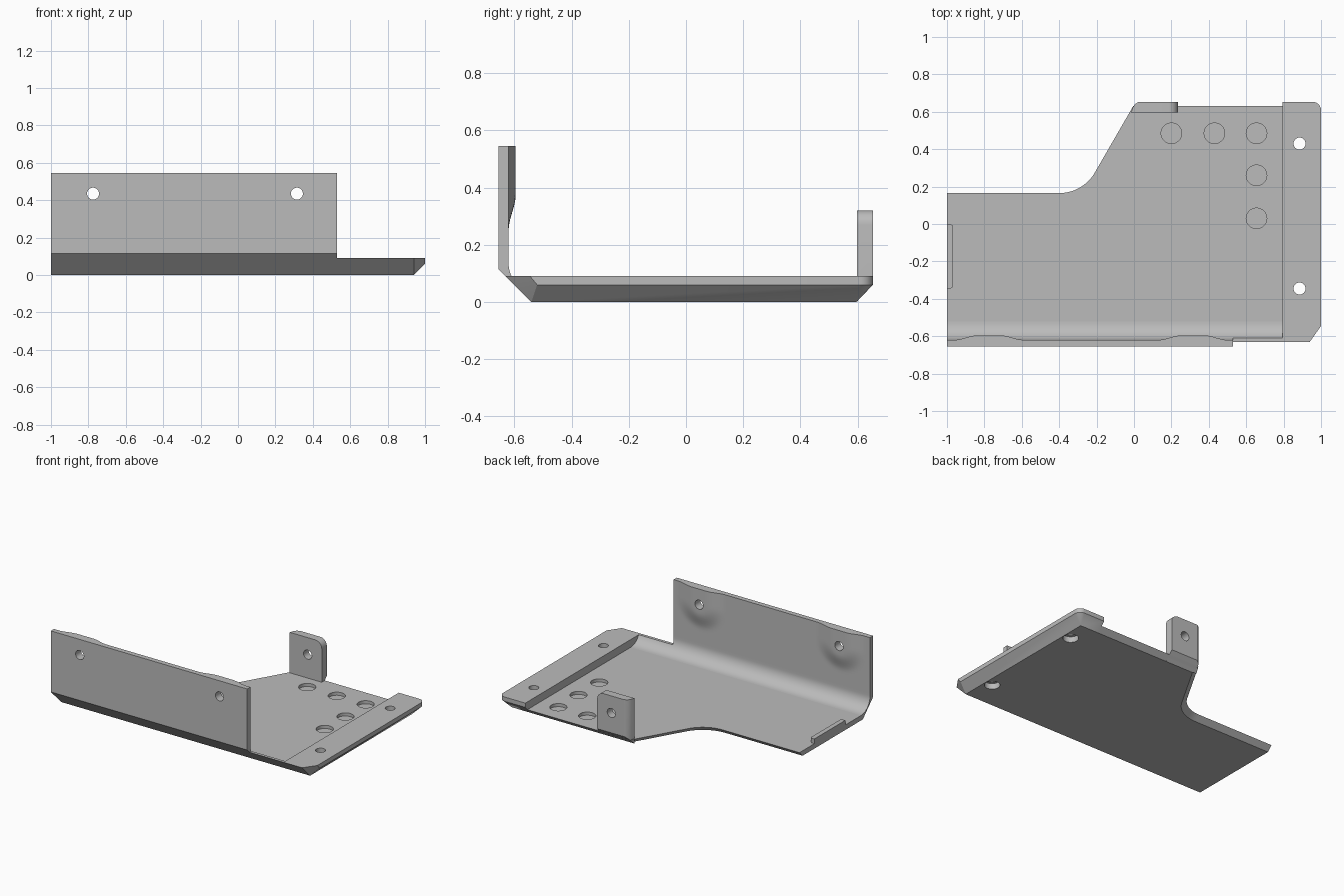
import bpy, bmesh, math
from mathutils import Vector

if "Cube" in bpy.data.objects:
    bpy.data.objects.remove(bpy.data.objects["Cube"])

grey = bpy.data.materials.new("plain_grey")
grey.diffuse_color = (0.5, 0.5, 0.5, 1)
grey.use_nodes = True
grey.node_tree.nodes["Principled BSDF"].inputs["Base Color"].default_value = grey.diffuse_color


def finish(name, bm):
    bmesh.ops.remove_doubles(bm, verts=bm.verts, dist=1e-5)
    bmesh.ops.recalc_face_normals(bm, faces=bm.faces)
    me = bpy.data.meshes.new(name)
    bm.to_mesh(me)
    bm.free()
    me.materials.append(grey)
    ob = bpy.data.objects.new(name, me)
    bpy.context.collection.objects.link(ob)
    return ob


def loft(rings):
    """Join closed rings of equal length and cap both ends."""
    bm = bmesh.new()
    rs = [[bm.verts.new(p) for p in r] for r in rings]
    n = len(rs[0])
    for a, b in zip(rs, rs[1:]):
        for i in range(n):
            j = (i + 1) % n
            bm.faces.new((a[i], a[j], b[j], b[i]))
    bm.faces.new(rs[0][::-1])
    bm.faces.new(rs[-1])
    return bm


def at_z(pts, z):
    return [(x, y, z) for x, y in pts]


def arc(cx, cy, r, a0, a1, n):
    angles = [math.radians(a0 + (a1 - a0) * i / n) for i in range(n + 1)]
    return [(cx + r * math.cos(a), cy + r * math.sin(a)) for a in angles]


def select(ob):
    bpy.ops.object.select_all(action='DESELECT')
    ob.select_set(True)
    bpy.context.view_layer.objects.active = ob


def drill(ob, centre, r, depth, axis='Z'):
    """Cut a round hole centred on a point."""
    rot = (math.pi / 2, 0, 0) if axis == 'Y' else (0, 0, 0)
    bpy.ops.mesh.primitive_cylinder_add(vertices=40, radius=r, depth=depth,
                                        location=centre, rotation=rot)
    cutter = bpy.context.object
    cutter.hide_render = True
    cutter.data.materials.append(grey)
    select(ob)
    mod = ob.modifiers.new("hole", 'BOOLEAN')
    mod.operation, mod.solver, mod.object = 'DIFFERENCE', 'EXACT', cutter
    bpy.ops.object.modifier_apply(modifier=mod.name)
    bpy.data.objects.remove(cutter)


FLOOR, SEAM, RAIL_X, WALL_X = 0.035, -0.52, 0.795, 0.53
HOLE_X, HOLE_Z = (-0.775, 0.315), 0.435


# floor plate with a swept notch and undercut back edge
def floor_outline(r, back):
    sweep = arc(-0.4, 0.385, r, -90, -30, 14)
    ex, ey = sweep[-1]
    corner = (ex + (back - ey) / math.sqrt(3), back)
    return [(-1, 0.385 - r)] + sweep + [corner, (RAIL_X, back), (RAIL_X, SEAM), (-1, SEAM)]


floor = finish("floor_plate", loft([at_z(floor_outline(0.255, 0.595), 0),
                                    at_z(floor_outline(0.22, 0.63), FLOOR)]))
# shallow round pockets in the floor
for x, y in ((0.2, 0.485), (0.43, 0.485), (0.655, 0.485), (0.655, 0.26), (0.655, 0.03)):
    drill(floor, (x, y, FLOOR), 0.055, 0.044)

# front wall: curved inside, chamfered outside, swollen around its holes
curve = arc(SEAM, 0.135, 0.1, 270, 180, 12)
inner = curve + [(-0.62, 0.135 + 0.41 * i / 22) for i in range(1, 23)]


def swell(x, z):
    d = min(math.hypot(x - h, min(0, z - HOLE_Z)) for h in HOLE_X)
    t = max(0, min(1, (0.185 - d) / 0.125))
    return 0.025 * t * t * (3 - 2 * t)


stations = [-1 + (WALL_X + 1) * i / 68 for i in range(69)]
outer = [(-0.655, 0.545), (-0.655, 0.115), (-0.54, 0), (SEAM, 0)]
wall = finish("front_wall", loft([[(x, y + swell(x, z), z) for y, z in inner]
                                  + [(x, y, z) for y, z in outer] for x in stations]))
for x in HOLE_X:
    drill(wall, (x, -0.62, HOLE_Z), 0.032, 0.2, 'Y')

# low lip continuing the wall's foot to the side rail
lip_profile = [p for p in curve if p[1] < 0.088] + [(-0.609, 0.09), (-0.63, 0.09), (-0.54, 0), (SEAM, 0)]
lip = finish("front_lip", loft([[(x, y, z) for y, z in lip_profile] for x in (WALL_X, RAIL_X)]))

# raised side rail with sloping underside edges
round_corner = arc(0.955, 0.608, 0.045, 0, 90, 8)


def rail_ring(front, side_front, z):
    return at_z([(RAIL_X, front), (0.94, front), (1, side_front)] + round_corner
                + [(RAIL_X, 0.653)], z)


base = [(RAIL_X, -0.54), (0.94, -0.54), (0.94, -0.54)] + [(0.94, 0.595)] * 9 + [(RAIL_X, 0.595)]
rail = finish("side_rail", loft([at_z(base, 0), rail_ring(-0.6, -0.52, 0.06),
                                 rail_ring(-0.63, -0.545, 0.09)]))
for y in (0.43, -0.345):
    drill(rail, (0.885, y, 0.05), 0.032, 0.3)
    drill(rail, (0.885, y, 0), 0.05, 0.08)

# upright back tab with a rounded top corner and sloped foot
plan = [(-0.015, 0.597), (-0.008, 0.62), (0.004, 0.64), (0.025, 0.653), (0.235, 0.653), (0.235, 0.597)]
bm = loft([at_z(plan, 0.0), at_z(plan, 0.32)])
edge = [e for e in bm.edges if all(v.co.x > 0.23 and v.co.z > 0.3 for v in e.verts)]
bmesh.ops.bevel(bm, geom=edge, offset=0.05, segments=8, profile=0.5, affect='EDGES')
cut = bmesh.ops.bisect_plane(bm, geom=bm.verts[:] + bm.edges[:] + bm.faces[:],
                             plane_co=(0, 0.653, 0.06), plane_no=Vector((0, 1, -0.95)),
                             clear_outer=True)
bmesh.ops.holes_fill(bm, edges=[e for e in bm.edges if e.is_boundary])
tab = finish("back_tab", bm)
drill(tab, (0.125, 0.62, 0.2), 0.032, 0.2, 'Y')

# small stop block on the left edge
block = [(-1, -0.345)] + arc(-0.987, -0.323, 0.022, -90, 0, 5) \
    + arc(-0.987, -0.022, 0.022, 0, 90, 5) + [(-1, 0)]
block = [(min(x, -0.967), y) for x, y in block]
stop = finish("stop_block", loft([at_z(block, 0.02), at_z(block, 0.068)]))

for ob in (floor, wall, lip, rail, tab, stop):
    select(ob)
    bpy.ops.object.shade_smooth_by_angle(angle=math.radians(30))
